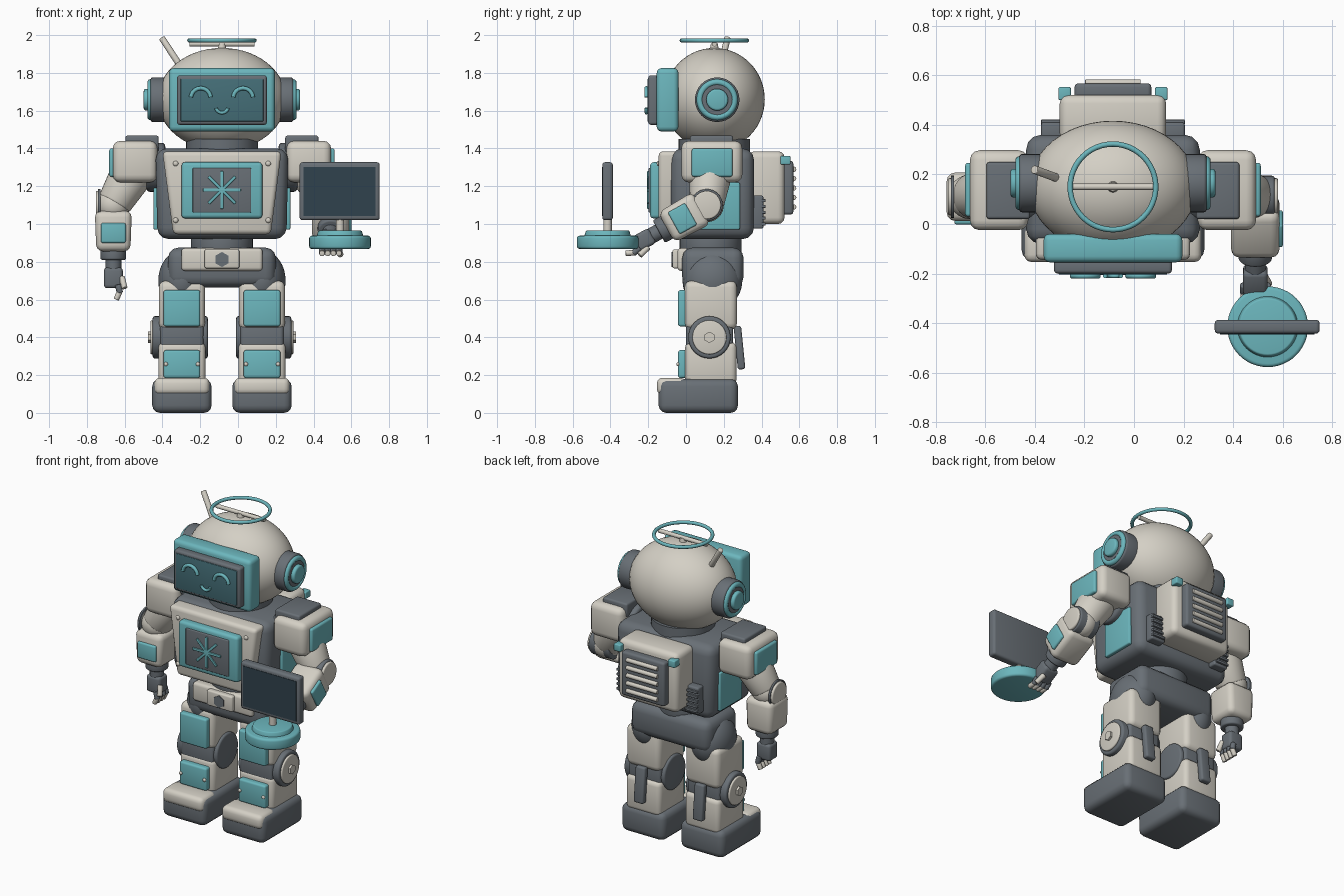
import bpy, bmesh, math
from mathutils import Matrix, Vector

cube = bpy.data.objects.get("Cube")
if cube:
    bpy.data.objects.remove(cube)


def material(name, r, g, b):
    m = bpy.data.materials.new(name)
    m.use_nodes = True
    m.diffuse_color = (r, g, b, 1)
    m.node_tree.nodes["Principled BSDF"].inputs["Base Color"].default_value = (r, g, b, 1)
    return m


WHITE = material("warm white", .66, .63, .56)
TEAL = material("teal", .15, .47, .51)
GRAY = material("slate gray", .14, .16, .18)
FACE = material("face glass", .06, .16, .19)
GLASS = material("tablet glass", .03, .055, .075)

BODY = Matrix.Translation((-.085, 0, 0))  # body axis sits left of the origin


def smooth(ob):
    bpy.ops.object.select_all(action='DESELECT')
    ob.select_set(True)
    bpy.context.view_layer.objects.active = ob
    bpy.ops.object.shade_smooth_by_angle(angle=math.radians(40))


def finish(name, bm, mat, at):
    bmesh.ops.recalc_face_normals(bm, faces=bm.faces)
    me = bpy.data.meshes.new(name)
    bm.to_mesh(me)
    bm.free()
    me.materials.append(mat)
    ob = bpy.data.objects.new(name, me)
    bpy.context.collection.objects.link(ob)
    ob.matrix_world = BODY @ at
    smooth(ob)
    return ob


def box(name, mat, x, y, z, bevel=.01, at=Matrix(), taper=1, segs=3):
    """Rounded box from (low, high) ranges; taper scales the width of the bottom."""
    bm = bmesh.new()
    bmesh.ops.create_cube(bm, size=1)
    mid = Vector([(a + b) / 2 for a, b in (x, y, z)])
    for v in bm.verts:
        if v.co.z < 0:
            v.co.x *= taper
        v.co = Vector([c * abs(b - a) for c, (a, b) in zip(v.co, (x, y, z))])
    if bevel:
        bmesh.ops.bevel(bm, geom=bm.edges[:], offset=bevel, segments=segs,
                        profile=.5, affect='EDGES', clamp_overlap=True)
    return finish(name, bm, mat, at @ Matrix.Translation(mid))


def rod(name, mat, p, q, r, r2=None, bevel=0, sides=32, at=Matrix()):
    """Cylinder or cone between two points, optionally with rounded rims."""
    p, q = Vector(p), Vector(q)
    bm = bmesh.new()
    bmesh.ops.create_cone(bm, cap_ends=True, segments=sides, radius1=r,
                          radius2=r if r2 is None else r2, depth=(q - p).length)
    if bevel:
        rims = [e for e in bm.edges if abs(e.verts[0].co.z - e.verts[1].co.z) < 1e-5]
        bmesh.ops.bevel(bm, geom=rims, offset=bevel, segments=3, profile=.5, affect='EDGES')
    turn = (q - p).to_track_quat('Z', 'Y').to_matrix().to_4x4()
    return finish(name, bm, mat, at @ Matrix.Translation((p + q) / 2) @ turn)


def ball(name, mat, c, rx, ry, rz, at=Matrix()):
    bm = bmesh.new()
    bmesh.ops.create_uvsphere(bm, u_segments=48, v_segments=28, radius=1)
    return finish(name, bm, mat, at @ Matrix.Translation(c) @ Matrix.Diagonal((rx, ry, rz, 1)))


def ring(name, mat, c, major, minor, rot=(0, 0, 0)):
    bpy.ops.mesh.primitive_torus_add(major_segments=48, minor_segments=10, major_radius=major,
                                     minor_radius=minor, location=BODY @ Vector(c), rotation=rot)
    ob = bpy.context.object
    ob.name = name
    ob.data.materials.append(mat)
    smooth(ob)


def arc(name, mat, cx, y, cz, r, start, end, thick):
    cu = bpy.data.curves.new(name, 'CURVE')
    cu.dimensions = '3D'
    cu.bevel_depth = thick
    cu.use_fill_caps = True
    sp = cu.splines.new('POLY')
    sp.points.add(16)
    for i, pt in enumerate(sp.points):
        a = math.radians(start + (end - start) * i / 16)
        pt.co = (cx + r * math.cos(a), y, cz + r * math.sin(a), 1)
    cu.materials.append(mat)
    ob = bpy.data.objects.new(name, cu)
    bpy.context.collection.objects.link(ob)
    ob.matrix_world = BODY


def span(c, h):
    return (c - h, c + h)


# Head, face and halo
ball("head", WHITE, (0, .15, 1.66), .34, .267, .272)
box("face_frame", TEAL, span(0, .28), (-.155, -.04), (1.49, 1.825), .025)
box("face_bezel", GRAY, span(0, .238), (-.2, -.14), (1.525, 1.787), .014)
box("face_screen", FACE, span(0, .219), (-.204, -.19), (1.543, 1.768), .003)
for s in (1, -1):
    arc("smiling_eye", TEAL, .112 * s, -.21, 1.667, .052, 5, 175, .011)
arc("mouth", TEAL, 0, -.21, 1.622, .033, 195, 345, .009)
rod("antenna", WHITE, (-.21, .18, 1.82), (-.318, .22, 1.985), .017, bevel=.003)
ring("halo", TEAL, (0, .15, 1.972), .173, .011)
rod("halo_bar", WHITE, (-.172, .15, 1.953), (.172, .15, 1.953), .013)
rod("halo_post", WHITE, (0, .15, 1.91), (0, .15, 1.955), .026, .018)
for s in (1, -1):
    e = (.165, 1.658)
    rod("ear_cup", GRAY, (.26 * s, *e), (.378 * s, *e), .118, bevel=.012)
    ring("ear_ring", TEAL, (.378 * s, *e), .092, .017, (0, math.pi / 2, 0))
    rod("ear_hub", GRAY, (.37 * s, *e), (.39 * s, *e), .08)
    rod("ear_button", TEAL, (.38 * s, *e), (.414 * s, *e), .058, bevel=.012)

# Torso and chest display
rod("neck", GRAY, (0, .15, 1.36), (0, .15, 1.45), .19)
box("torso", GRAY, span(0, .352), (-.08, .36), (.92, 1.4), .06, taper=.97)
box("chest_plate", WHITE, span(0, .315), (-.145, .0), (.945, 1.385), .025, taper=.82)
box("chest_frame", TEAL, span(0, .214), (-.19, -.12), (1.03, 1.327), .018)
box("chest_panel", GRAY, span(0, .155), (-.198, -.17), (1.06, 1.297), .006)
for i in range(4):
    turn = Matrix.Translation((0, -.2, 1.18)) @ Matrix.Rotation(i * math.pi / 4, 4, 'Y')
    box("chest_spoke", TEAL, span(0, .1), span(0, .006), span(0, .008), .003, at=turn)
for s in (1, -1):
    for z in (1.02, 1.32):
        ball("chest_screw", WHITE, (.245 * s, -.145, z), .014, .01, .014)
    x = (.335 * s, .362 * s)
    box("flank_panel", TEAL, x, (.06, .285), (.97, 1.22), .008)
rod("waist", GRAY, (0, .13, .84), (0, .13, .95), .165, bevel=.015)

# Backpack with vents
box("backpack", WHITE, span(0, .215), (.33, .522), (1.0, 1.385), .035)
box("backpack_panel", GRAY, span(0, .155), (.5, .568), (1.05, 1.335), .015)
for i in range(5):
    z = 1.09 + i * .05
    rod("backpack_slat", WHITE, (-.112, .57, z), (.112, .57, z), .014, bevel=.003, sides=16)
for s in (1, -1):
    box("backpack_clip", TEAL, span(.195 * s, .025), (.5, .553), (1.315, 1.36), .006)
    box("side_vent", GRAY, span(.24 * s, .05), (.34, .41), (.975, 1.15), .01)
    for i in range(5):
        z = 1.0 + i * .031
        box("vent_rib", GRAY, span(.245 * s, .045), (.4, .422), span(z, .008), .003)

# Pelvis and belt
box("pelvis", GRAY, span(0, .285), (-.02, .305), (.665, .875), .055)
box("belt_plate", WHITE, span(0, .215), (-.045, .02), (.752, .872), .018)
box("belt_buckle", WHITE, span(0, .092), (-.072, -.03), (.765, .865), .01)
rod("belt_stud", GRAY, (0, -.077, .812), (0, -.06, .812), .04, sides=6)

# Legs
for s in (1, -1):
    c = .212 * s
    ball("hip", GRAY, (c, .14, .7), .125, .158, .16)
    box("thigh", WHITE, span(c, .122), (-.008, .27), (.44, .7), .035)
    box("thigh_panel", TEAL, span(c, .097), (-.042, .01), (.458, .65), .012)
    knee = (.124, .4)
    rod("knee", GRAY, (.075 * s, *knee), (.367 * s, *knee), .112, bevel=.012)
    box("knee_pad", GRAY, span(c, .115), (.0, .25), (.32, .47), .02)
    rod("knee_cap", WHITE, (.36 * s, *knee), (.378 * s, *knee), .09, bevel=.006)
    rod("knee_bolt", WHITE, (.37 * s, *knee), (.392 * s, *knee), .03, sides=6)
    box("shin", WHITE, span(c, .125), (-.005, .268), (.15, .375), .03)
    box("shin_panel", TEAL, span(c, .097), (-.042, .01), (.185, .332), .012)
    for d in (-.085, .085):
        ball("shin_screw", WHITE, (c + d, -.042, .258), .011, .009, .011)
    tilt = Matrix.Translation((c, .283, .345)) @ Matrix.Rotation(.1, 4, 'X')
    box("calf_strut", GRAY, span(0, .035), span(0, .02), span(0, .115), .012, at=tilt)
    box("foot", GRAY, span(c, .157), (-.145, .275), (0, .18), .04)
    box("toe_cap", WHITE, span(c, .146), (-.154, -.0), (.095, .186), .03)

# Arms: the forearm hangs down -z of the elbow frame, then the frame is bent
for s, bend, twist in ((1, -61, math.pi / 2), (-1, 0, 0)):
    rod("shoulder_joint", GRAY, (.3 * s, .13, 1.3), (.4 * s, .13, 1.3), .13, bevel=.02)
    box("shoulder", WHITE, span(.46 * s, .118), (-.025, .298), (1.22, 1.44), .04)
    box("shoulder_inlay", GRAY, span(.423 * s, .088), (.02, .25), (1.38, 1.468), .012)
    box("shoulder_panel", TEAL, span(.575 * s, .022), (.03, .247), (1.25, 1.4), .012)
    elbow = Vector((.575 * s, .11, 1.1))
    rod("upper_arm", WHITE, (.475 * s, .13, 1.27), elbow, .115, .09, bevel=.02)
    ball("elbow_ball", WHITE, elbow, .09, .09, .09)
    rod("elbow_joint", GRAY, elbow - Vector((.07, 0, 0)), elbow + Vector((.078 * s, 0, 0)), .085, bevel=.01)
    rod("elbow_cap", WHITE, elbow + Vector((.07 * s, 0, 0)), elbow + Vector((.092 * s, 0, 0)), .075, bevel=.008)
    M = Matrix.Translation(elbow) @ Matrix.Rotation(math.radians(bend), 4, 'X')
    F = M @ Matrix.Rotation(twist, 4, 'Z')
    box("forearm", WHITE, span(0, .098), span(0, .098), (-.245, -.03), .035, at=F, taper=.92)
    box("forearm_panel", TEAL, span(0, .066), (-.112, -.08), (-.2, -.095), .01, at=F)
    rod("cuff", GRAY, (0, 0, -.29), (0, 0, -.23), .068, bevel=.01, at=M)
    rod("wrist", GRAY, (0, 0, -.35), (0, 0, -.28), .042, at=M)
    box("palm", GRAY, span(0, .05), span(0, .045), (-.44, -.33), .018, at=M)
    for i in range(4):
        y = -.045 + i * .03
        F = M @ Matrix.Rotation(twist, 4, 'Z')
        rod("finger_base", GRAY, (.025, y, -.42), (.035, y, -.465), .017, bevel=.004, sides=16, at=F)
        rod("fingertip", WHITE, (.035, y, -.455), (.015, y, -.5), .015, bevel=.004, sides=16, at=F)
    rod("thumb", WHITE, (.045, -.03, -.38), (.06, -.055, -.44), .016, bevel=.004, sides=16, at=F)

# Tray and tablet in the raised hand
T = Matrix.Translation((.625, -.415, 0))
rod("tray_base", TEAL, (0, 0, .868), (0, 0, .938), .163, bevel=.014, sides=48, at=T)
rod("tray_step", TEAL, (0, 0, .93), (0, 0, .965), .125, .115, bevel=.006, sides=48, at=T)
rod("tablet_post", WHITE, (0, 0, .955), (0, 0, 1.04), .022, at=T)
box("tablet", GRAY, span(-.002, .212), (-.028, .028), (1.02, 1.327), .015, at=T)
box("tablet_screen", GLASS, span(-.002, .191), (-.031, -.025), (1.043, 1.303), 0, at=T)
